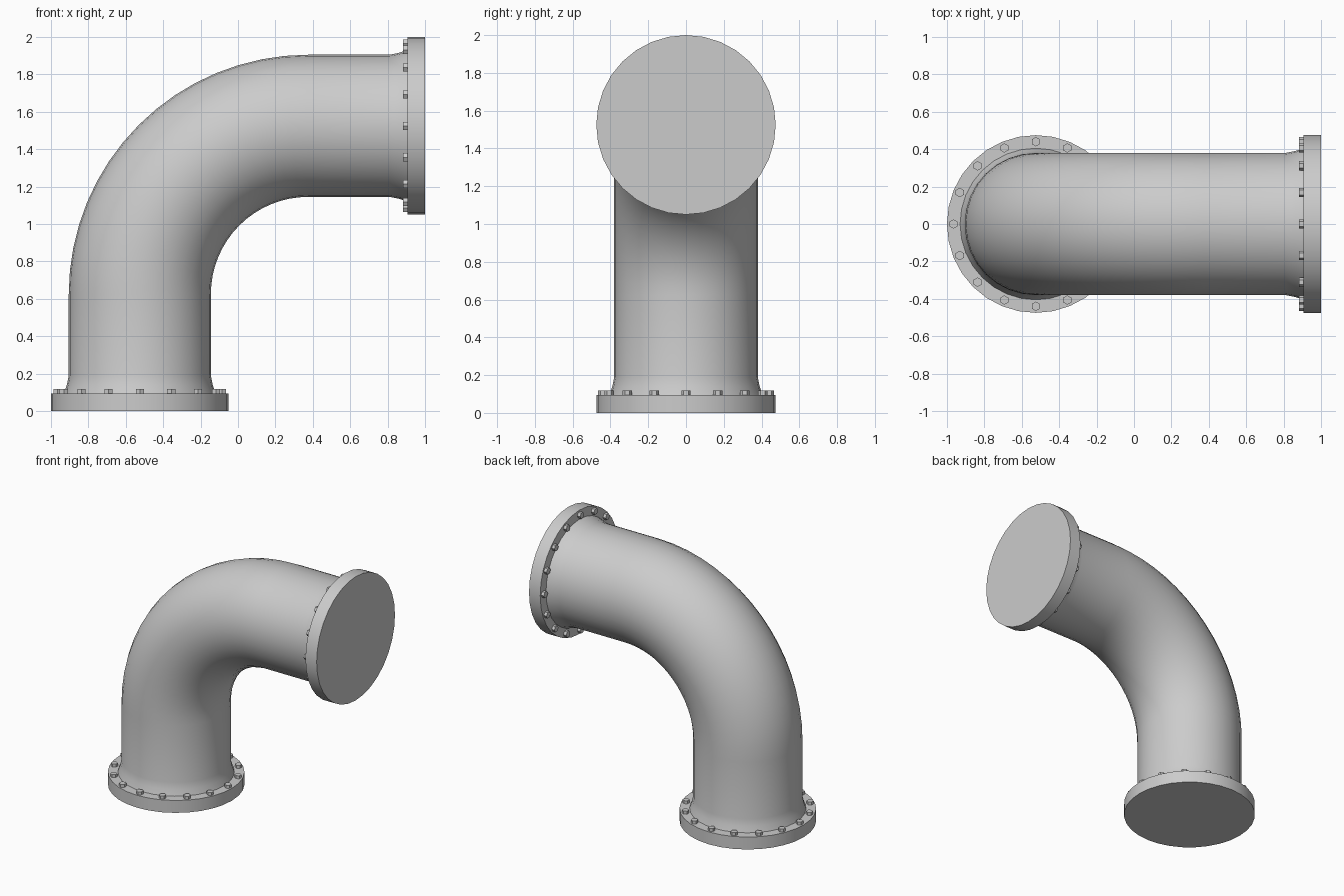
import bpy, bmesh
from math import pi, sin, cos, radians
from mathutils import Matrix, Vector

cube = bpy.data.objects.get("Cube")
if cube:
    bpy.data.objects.remove(cube, do_unlink=True)

SIDES = 32
PIPE_R, FLANGE_R, FLANGE_T = 0.38, 0.475, 0.095
BEND_R = 0.9
BOLTS, BOLT_CIRCLE = 16, 0.44

metal = bpy.data.materials.new("light grey metal")
metal.use_nodes = True
grey = (0.6, 0.6, 0.6, 1)
metal.diffuse_color = grey
metal.node_tree.nodes["Principled BSDF"].inputs["Base Color"].default_value = grey


def finish(bm, name, matrix=Matrix()):
    bmesh.ops.recalc_face_normals(bm, faces=bm.faces)
    mesh = bpy.data.meshes.new(name)
    bm.to_mesh(mesh)
    bm.free()
    mesh.materials.append(metal)
    obj = bpy.data.objects.new(name, mesh)
    obj.matrix_world = matrix
    bpy.context.collection.objects.link(obj)
    bpy.ops.object.select_all(action='DESELECT')
    obj.select_set(True)
    bpy.context.view_layer.objects.active = obj
    bpy.ops.object.shade_smooth_by_angle(angle=radians(35))
    return obj


def cylinder(bm, sides, radius, height, x=0, y=0, z=0):
    bmesh.ops.create_cone(bm, cap_ends=True, segments=sides,
                          radius1=radius, radius2=radius, depth=height,
                          matrix=Matrix.Translation((x, y, z + height / 2)))


# Elbow pipe: rings of (centre x, centre z, tilt, radius)
flare = [(FLANGE_T, 0.405), (0.14, 0.39), (0.19, PIPE_R)]
start_x, end_z, bend_x, bend_z = -0.525, 1.525, 0.375, 0.625
rings = [(start_x, d, 0, r) for d, r in flare]
STEPS = 16
for i in range(STEPS + 1):
    a = pi / 2 * i / STEPS
    rings.append((bend_x - BEND_R * cos(a), bend_z + BEND_R * sin(a), a, PIPE_R))
rings += [(1 - d, end_z, pi / 2, r) for d, r in reversed(flare)]

bm = bmesh.new()
loops = []
for x, z, tilt, r in rings:
    turn = Matrix.Rotation(tilt, 3, 'Y')
    loops.append([bm.verts.new(Vector((x, 0, z)) + turn @ Vector(
        (r * cos(2 * pi * k / SIDES), r * sin(2 * pi * k / SIDES), 0)))
        for k in range(SIDES)])
for a, b in zip(loops, loops[1:]):
    for k in range(SIDES):
        n = (k + 1) % SIDES
        bm.faces.new((a[k], a[n], b[n], b[k]))
finish(bm, "elbow_pipe")

# Flange and ring of hex bolts at each end
ends = {
    "bottom": Matrix.Translation((start_x, 0, 0)),
    "side": Matrix.Translation((1, 0, end_z)) @ Matrix.Rotation(-pi / 2, 4, 'Y'),
}
for end, matrix in ends.items():
    bm = bmesh.new()
    cylinder(bm, SIDES, FLANGE_R, FLANGE_T)
    finish(bm, end + "_flange", matrix)

    bm = bmesh.new()
    for k in range(BOLTS):
        a = 2 * pi * k / BOLTS
        cylinder(bm, 6, 0.025, 0.025,
                 BOLT_CIRCLE * cos(a), BOLT_CIRCLE * sin(a), FLANGE_T - 0.002)
    finish(bm, end + "_bolts", matrix)
